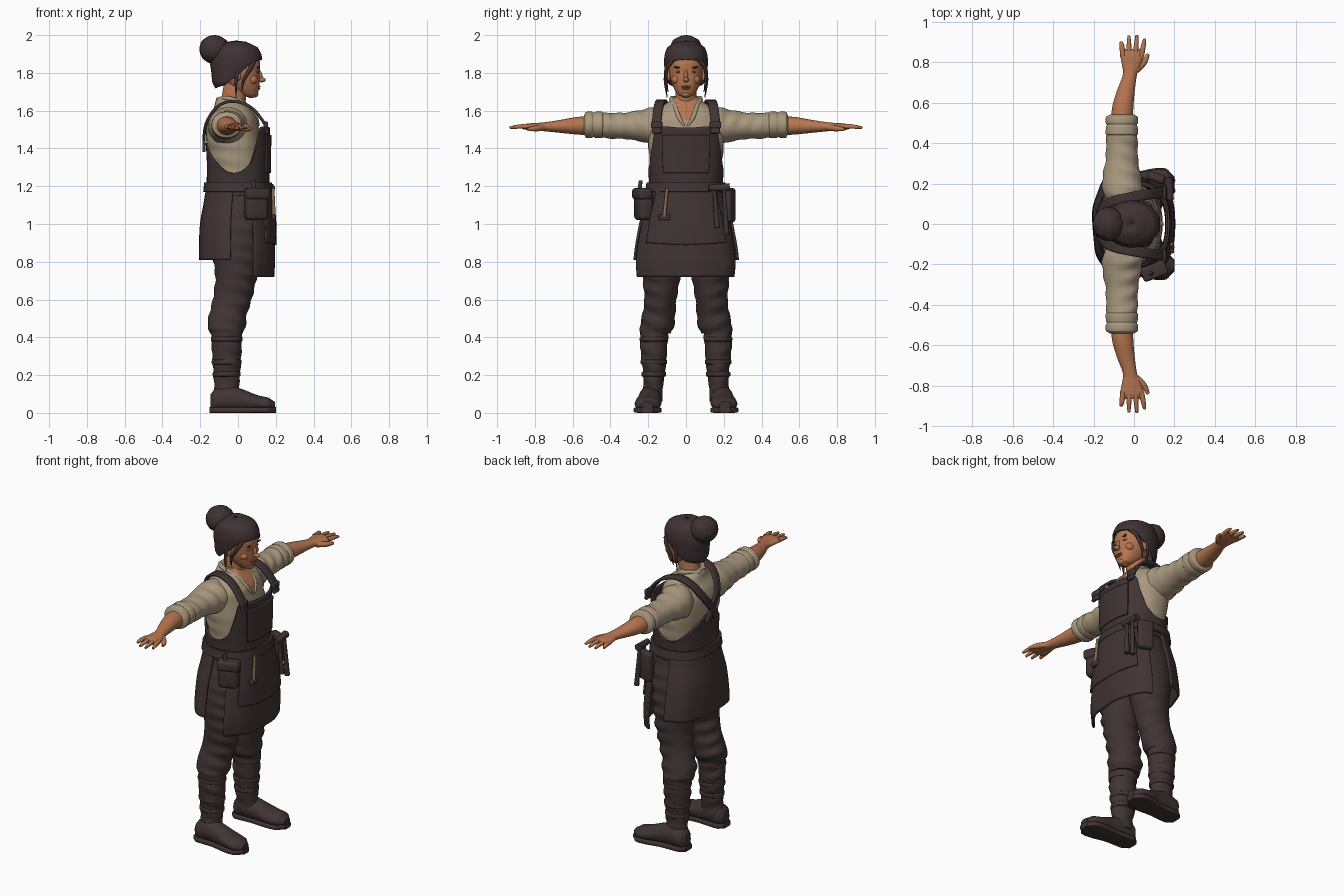
import bpy, bmesh, math
from mathutils import Vector, Euler

if "Cube" in bpy.data.objects:
    bpy.data.objects.remove(bpy.data.objects["Cube"])


def material(name, *rgb):
    m = bpy.data.materials.new(name)
    m.use_nodes = True
    m.diffuse_color = (*rgb, 1)
    m.node_tree.nodes["Principled BSDF"].inputs["Base Color"].default_value = (*rgb, 1)
    return m


LEATHER = material("dark leather", .052, .034, .034)
HAIR = material("dark hair", .05, .032, .033)
LINEN = material("linen", .40, .315, .21)
SKIN = material("skin", .47, .18, .08)
LIP = material("lip", .33, .11, .06)
TAN = material("tan trim", .25, .15, .075)
EYE = material("eye", .2, .18, .17)


def finish(name, bm, mats, thick=0):
    bmesh.ops.recalc_face_normals(bm, faces=bm.faces)
    me = bpy.data.meshes.new(name)
    bm.to_mesh(me)
    bm.free()
    for m in mats:
        me.materials.append(m)
    ob = bpy.data.objects.new(name, me)
    bpy.context.collection.objects.link(ob)
    for p in me.polygons:
        p.use_smooth = True
    me.set_sharp_from_angle(angle=math.radians(50))
    if thick:
        mod = ob.modifiers.new("thickness", "SOLIDIFY")
        mod.thickness, mod.offset = thick, 0
    return ob


def surface(name, fn, nu, nv, mat, wrap=False, caps=False, thick=0):
    """Grid of fn(u, v), optionally closed around u and capped at both ends."""
    bm = bmesh.new()
    cols = nu if wrap else nu + 1
    rows = [[bm.verts.new(fn(i / nu, j / nv)) for i in range(cols)] for j in range(nv + 1)]
    for lower, upper in zip(rows, rows[1:]):
        for i in range(nu):
            k = (i + 1) % cols
            bm.faces.new((lower[i], lower[k], upper[k], upper[i]))
    if caps:
        bm.faces.new(rows[0])
        bm.faces.new(rows[-1])
    return finish(name, bm, [mat], thick)


def blend(rows, t):
    """Smooth curve through rows, t running from 0 to 1; the key stays linear."""
    last = len(rows) - 1
    i = min(int(t * last), last - 1)
    f = t * last - i
    a, b, c, d = (rows[max(0, min(last, i + k))] for k in (-1, 0, 1, 2))
    out = [q + f * (r - p + f * (2*p - 5*q + 4*r - s + f * (3*(q - r) + s - p))) / 2
           for p, q, r, s in zip(a, b, c, d)]
    out[0] = b[0] + (c[0] - b[0]) * f
    return out


def at_key(rows, key):
    last = len(rows) - 1
    for i, (a, b) in enumerate(zip(rows, rows[1:])):
        if key <= b[0] or i == last - 1:
            f = max(0, min(1, (key - a[0]) / (b[0] - a[0])))
            return blend(rows, (i + f) / last)


def ring(angle, n):
    c, s = math.cos(angle), math.sin(angle)
    return math.copysign(abs(c) ** (2 / n), c), math.copysign(abs(s) ** (2 / n), s)


def loft(name, rows, mat, axis="z", side=1, n=2, folds=0, rate=.8):
    """Rows in hundredths: position on axis, two centre values, two radii."""
    def fn(u, v):
        k, a, b, ra, rb = blend(rows, v)
        th = u * math.tau
        c, s = ring(th, n)
        w = 1 + folds * math.sin(k * rate + 2 * math.cos(th + 1)) * (1 + math.sin(2 * th)) / 2
        a, b = a + max(ra, .1) * c * w, b + max(rb, .1) * s * w
        x, y, z = {"x": (k, a, b), "y": (a, k, b), "z": (a, b, k)}[axis]
        return Vector((x, y * side, z)) / 100
    return surface(name, fn, 40, 8 * (len(rows) - 1), mat, True, True)


def panel(name, profile, start, end, lo, hi, mat, off=0, n=2.4, wrap=False, thick=.012, folds=0):
    """Sheet hugging a profile of z, x centre, x radius, y radius, between two angles."""
    def fn(u, v):
        deg = start + (end - start) * u
        side = abs((deg + 180) % 360 - 180)
        bottom, top = (at_key(e, side)[1] if isinstance(e, list) else e for e in (lo, hi))
        z = bottom + (top - bottom) * v
        _, cx, rx, ry = at_key(profile, z)
        c, s = ring(math.radians(deg), n)
        w = off + folds * math.sin(math.radians(deg) * 9) * (1 - v)
        return Vector((cx + (rx + w) * c, (ry + w) * s, z)) / 100
    return surface(name, fn, 72, 32, mat, wrap, False, thick)


def ball(name, loc, radii, mat, rot=(0, 0, 0)):
    bm = bmesh.new()
    bmesh.ops.create_uvsphere(bm, u_segments=24, v_segments=16, radius=1)
    ob = finish(name, bm, [mat])
    ob.location, ob.scale, ob.rotation_euler = loc, radii, rot
    return ob


def tube(name, pts, radii, mat):
    """Tapered round strand through points in hundredths."""
    cu = bpy.data.curves.new(name, "CURVE")
    cu.dimensions, cu.bevel_depth, cu.bevel_resolution, cu.use_fill_caps = "3D", .01, 3, True
    sp = cu.splines.new("POLY")
    sp.points.add(16)
    for i, p in enumerate(sp.points):
        x, y, z, r = blend([(0, *q, s) for q, s in zip(pts, radii)], i / 16)[1:]
        p.co, p.radius = (x / 100, y / 100, z / 100, 1), r
    cu.materials.append(mat)
    ob = bpy.data.objects.new(name, cu)
    bpy.context.collection.objects.link(ob)


def box(name, loc, size, mat, bevel=.015, rot=(0, 0, 0)):
    bm = bmesh.new()
    bmesh.ops.create_cube(bm, size=1)
    bmesh.ops.scale(bm, vec=size, verts=bm.verts)
    bmesh.ops.bevel(bm, geom=bm.edges, offset=bevel, segments=3, profile=.5, affect="EDGES")
    ob = finish(name, bm, [mat])
    ob.location, ob.rotation_euler = loc, rot


# Shirt body, with an open neckline in skin
torso = loft("shirt", [(112, 0, 0, 14, 18), (122, 0, 0, 14, 18), (132, -1, 0, 14, 19), (142, -2, 0, 14.5, 20),
             (150, -3, 0, 14, 20), (156, -3, 0, 13, 19), (161, -3, 0, 10, 15), (165, -4, 0, 8, 9),
             (167, -4, 0, 7, 7)], LINEN, n=2.3, folds=.015)
torso.data.materials.append(SKIN)
for p in torso.data.polygons:
    c = p.center
    if c.x > .01 and c.z > 1.53 and abs(c.y) < .01 + (c.z - 1.53) * .4:
        p.material_index = 1

# Apron: bodice, pockets, belt and split skirt
bodice = [(115, 0, 16.5, 19.5), (122, 0, 16, 19), (135, 0, 16, 20), (152, -.5, 16.8, 20.5)]
bib_top = [(0, 151), (48, 151), (56, 142), (70, 132), (95, 127), (130, 132), (180, 143)]
panel("apron_bodice", bodice, 0, 360, 115, bib_top, LEATHER, wrap=True)
panel("bib_pocket", bodice, -32, 32, 127, 147, LEATHER, off=.9)
skirt = [(72, -.5, 19, 27), (81, -.5, 19.5, 27.5), (100, -.5, 19, 24.5), (115, 0, 17, 20.5), (123, 0, 16, 19)]
panel("apron_front", skirt, -68, 68, 72, 121, LEATHER, folds=.2)
panel("skirt_back", skirt, 97, 263, 81, 121, LEATHER, folds=.3)
panel("apron_pocket", skirt, -46, 46, [(0, 89), (46, 90)], 118, LEATHER, off=.9)
panel("belt", skirt, 0, 360, 117, 122, LEATHER, off=1.1, wrap=True, thick=.015)

# Neck, head and face
loft("neck", [(155, -3, 0, 6, 6), (162, -3, 0, 6.5, 6), (168, -2, 0, 6.5, 5.5), (175, -1, 0, 6.5, 5.5)], SKIN)
loft("head", [(166.8, 7, 0, 1, 1), (168.2, 6, 0, 4, 4), (171, 4.2, 0, 6.8, 6), (175, 2.5, 0, 9, 7.8),
     (180, 1.5, 0, 10, 8.8), (186, .5, 0, 11, 9.3), (192, 0, 0, 8, 7), (194.5, 0, 0, 3, 3)], SKIN, n=2.2)
ball("nose_tip", (.125, 0, 1.763), (.022, .015, .013), SKIN)
ball("nose_bridge", (.116, 0, 1.788), (.013, .01, .034), SKIN, (0, -.3, 0))
ball("upper_lip", (.107, 0, 1.727), (.012, .026, .006), LIP)
ball("lower_lip", (.106, 0, 1.717), (.012, .022, .006), LIP)
ball("chin", (.088, 0, 1.687), (.02, .022, .017), SKIN)

# Hair cap, bun and braid ring
cap = [(172, -4, 7.5, 7), (175, -3, 10, 9.5), (180, -2, 11.5, 10.5), (187, -1, 13.2, 11), (193, -1, 11, 9.5),
       (196, -1, 5, 5), (196.5, -1, .3, .3)]
panel("hair_cap", cap, 0, 360, [(0, 187), (50, 185.5), (80, 179), (110, 174), (180, 172)], 196.5, HAIR, n=2, wrap=True)
ball("hair_bun", (-.125, 0, 1.924), (.079, .084, .076), HAIR)
for i in range(8):
    a = i * math.tau / 8
    ball("bun_coil", (-.125 + .045 * math.cos(a), .05 * math.sin(a), 1.94), (.03, .033, .042), HAIR, (0, 0, a))

# Parts that repeat on both sides
for s, tag in ((1, "left"), (-1, "right")):
    def name(part):
        return tag + "_" + part

    ball(name("ear"), (-.005, s * .092, 1.79), (.02, .014, .033), SKIN, (0, -.2, 0))
    ball(name("eye"), (.1, s * .038, 1.806), (.01, .016, .007), EYE)
    ball(name("iris"), (.106, s * .038, 1.806), (.006, .006, .006), HAIR)
    ball(name("eyebrow"), (.106, s * .042, 1.828), (.008, .024, .005), HAIR, (s * .15, 0, -s * .3))
    ball(name("cheek"), (.075, s * .05, 1.765), (.028, .026, .026), SKIN)
    tube(name("front_lock"), [(9, s * 5, 188), (7, s * 10, 183), (3, s * 10.5, 176), (2, s * 9.5, 170)], (1.2, 1.1, .8, .2), HAIR)
    tube(name("ear_lock"), [(0, s * 10, 184), (-1, s * 11, 176), (-1, s * 10, 167)], (1, .8, .2), HAIR)
    tube(name("collar"), [(-11, s * 2, 166), (-5, s * 7.5, 166.5), (3, s * 6, 163), (9, s * 4, 157), (11, s * 1, 152)],
         (1, 1.3, 1.3, 1.2, .5), LINEN)

    # Sleeve, rolled cuff, forearm and hand
    loft(name("sleeve"), [(10, -5, 152, 8, 9), (16, -5.5, 152, 10, 10), (23, -6, 152, 9.5, 8.5), (32, -6, 152, 8, 7),
         (40, -6, 152, 7.8, 6.8), (47, -6, 152.5, 7.5, 6.5)], LINEN, "y", s, 2, .05)
    loft(name("cuff"), [(43.5, -6, 152.5, 7, 6), (44.5, -6, 152.5, 8, 7), (48, -6, 152.5, 7.8, 6.9), (49, -6, 152.5, 7.4, 6.5),
         (50, -6, 152.5, 8, 7), (53, -6, 152.5, 7.8, 6.8), (54, -6, 152.5, 6, 5)], LINEN, "y", s)
    loft(name("forearm"), [(50, -6, 152, 5.5, 5), (58, -5.5, 152, 5.2, 4.6), (66, -4, 151.7, 4.4, 3.5), (74, -2, 151.5, 3.5, 2.5),
         (79, -1.2, 151.5, 4.8, 2), (84, -1, 151.5, 5.8, 1.7), (86.5, -1, 151.3, 4.5, 1.1)], SKIN, "y", s)
    for i, tip in enumerate((90, 93, 93.3, 91.5)):
        x = -5.4 + i * 3
        spread = -1 + i * .9
        tube(name("finger"), [(x, s * 83, 151.7), (x + spread * .6, s * 88, 151.6), (x + spread, s * tip, 151)], (1.4, 1.2, .7), SKIN)
    tube(name("thumb"), [(1, s * 76, 151), (5, s * 80, 150.5), (7, s * 84, 150.2)], (1.8, 1.5, .8), SKIN)

    # Shoulder strap, crossing at the back
    path = [(0, 15.5, s * 15.5, 148), (0, 13.5, s * 15.5, 154), (0, 6.5, s * 14.5, 162), (0, -3, s * 13, 165), (0, -11, s * 11, 162),
            (0, -16.5, s * 7, 154), (0, -18, s * 1, 146), (0, -18, -s * 4, 138)]

    def strap(u, v):
        x, y, z = blend(path, v)[1:]
        return Vector((x, y + (u - .5) * 5, z)) / 100
    surface(name("strap"), strap, 4, 48, LEATHER, thick=.016)
    box(name("buckle"), (.15, s * .155, 1.525), (.02, .06, .035), LEATHER, .006)

    # Skirt edge trim
    tube(name("edge_trim"), [(7, s * 18.5, 119), (8, s * 22, 100), (8.5, s * 25, 74)], (.35, .35, .35), TAN)

    # Trousers and boots
    loft(name("trouser"), [(118, 0, 9, 13, 8.5), (100, -1, 11, 15, 11), (85, -1, 12, 13, 11.5), (72, -1, 13, 11, 10),
         (60, -3, 13.5, 10.3, 8.5), (51, -5.5, 14.5, 10, 8.8), (45, -6, 15.5, 10, 9), (42, -6, 16, 8.5, 8)], LEATHER, "z", s, 2, .06)
    loft(name("boot_shaft"), [(46, -6, 16.5, 8, 7.5), (38, -6, 17, 8, 7.3), (28, -6, 17, 7.6, 6.6), (20, -6, 17, 7, 5.6),
         (13, -6, 17.5, 6.6, 5.2), (6, -6, 18, 7, 5.5)], LEATHER, "z", s, 2, .06)
    for z, r in ((39, 8.3), (27, 7.8), (20.5, 7.3)):
        loft(name("boot_band"), [(z - 1.6, -6, 17, r - 1, r - 2), (z - 1, -6, 17, r, r - .9), (z + 1, -6, 17, r, r - .9),
             (z + 1.6, -6, 17, r - 1, r - 2)], LEATHER, "z", s)
    loft(name("boot_foot"), [(-14.5, 19, 6, 3, 4), (-12.5, 19, 6.5, 5.5, 6), (-5, 19, 7.5, 6, 7), (3, 19.5, 6.5, 6.2, 5.8),
         (10, 20, 5.2, 7, 4.3), (16, 20.5, 4.5, 6.3, 3.6), (19.5, 20.5, 4, 3, 2)], LEATHER, "x", s)
    loft(name("boot_sole"), [(-15, 19, 1.5, 3.5, 1.5), (-12, 19, 1.5, 6, 1.5), (0, 19.5, 1.5, 6, 1.5), (10, 20.2, 1.5, 7.3, 1.5),
         (16, 20.5, 1.5, 6.8, 1.5), (20, 20.5, 1.5, 3, 1.5)], LEATHER, "x", s, 5)

# Belt pouch and hanging tools
box("pouch", (.095, -.225, 1.1), (.12, .075, .16), LEATHER, .022, (0, 0, .35))
box("pouch_flap", (.1, -.232, 1.16), (.13, .075, .06), LEATHER, .015, (0, 0, .35))
tube("knife_handle", [(9, -25, 114), (8, -24, 123)], (1.3, 1), LEATHER)
box("sheath", (.11, .23, 1.1), (.09, .045, .18), LEATHER, .015, (0, 0, -.35))
tube("hammer_head", [(18, 12, 119), (17, 23, 119.5)], (1.7, 2.2), LEATHER)
for y, low in ((15, 98), (20, 95)):
    tube("tool_handle", [(18, y, 119), (19, y + 1.5, low)], (.9, 1.5), LEATHER)
tube("brush_handle", [(18.5, -10, 119), (19, -11.5, 104)], (.8, 1), TAN)
box("brush_head", (.188, -.115, 1.035), (.02, .06, .03), LEATHER, .006)
